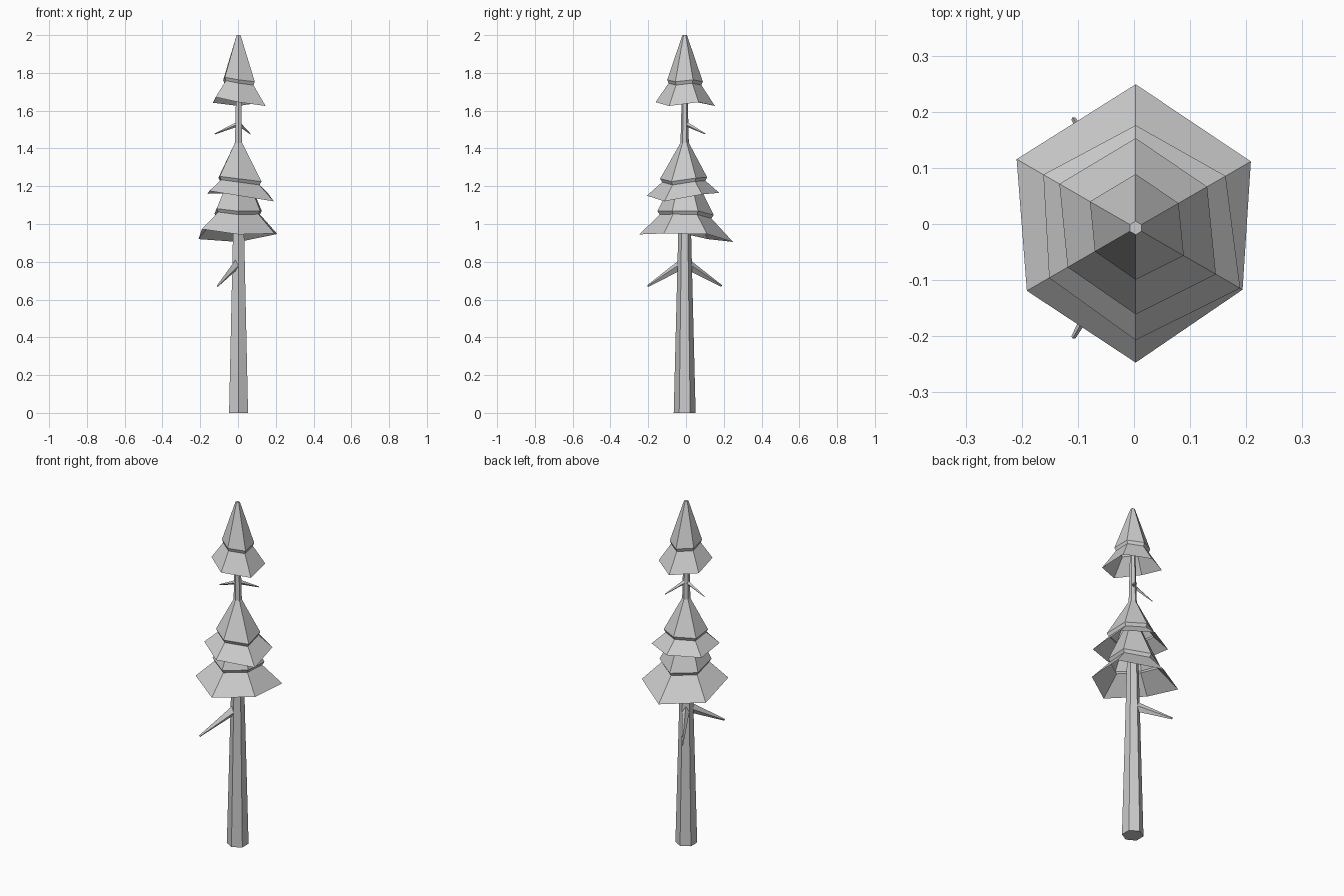
import bpy
import bmesh
from math import cos, sin, pi
from mathutils import Vector

cube = bpy.data.objects.get("Cube")
if cube:
    bpy.data.objects.remove(cube)

AXIS = Vector((0.003, -0.007, 0))

grey = bpy.data.materials.new("plain grey")
grey.use_nodes = True
grey.diffuse_color = (0.6, 0.6, 0.6, 1)
grey.node_tree.nodes["Principled BSDF"].inputs["Base Color"].default_value = (0.6, 0.6, 0.6, 1)


def loft(name, rings, cap_start=False, cap_end=False):
    """Skin a list of equal-sized point rings into a flat-shaded object."""
    bm = bmesh.new()
    loops = [[bm.verts.new(p) for p in ring] for ring in rings]
    n = len(loops[0])
    for a, b in zip(loops, loops[1:]):
        for i in range(n):
            j = (i + 1) % n
            bm.faces.new((a[i], a[j], b[j], b[i]))
    if cap_start:
        bm.faces.new(loops[0][::-1])
    if cap_end:
        bm.faces.new(loops[-1])
    mesh = bpy.data.meshes.new(name)
    bm.to_mesh(mesh)
    bm.free()
    mesh.materials.append(grey)
    obj = bpy.data.objects.new(name, mesh)
    bpy.context.collection.objects.link(obj)
    return obj


def hexagon(radii, heights):
    """Six points around the trunk axis, starting at the front."""
    ring = []
    for i, (r, z) in enumerate(zip(radii, heights)):
        a = -pi / 2 + i * pi / 3
        ring.append(AXIS + Vector((r * cos(a), r * sin(a), z)))
    return ring


def foliage(name, rim_r, rim_z, ratio, break_z, top_r, top_z, closed):
    """Hollow tier: uneven rim, flared skirt, small step, steep upper cone."""
    mean = sum(rim_z) / 6
    tilt = [(z - mean) * 0.5 for z in rim_z]
    rings = [
        hexagon(rim_r, rim_z),
        hexagon([r * ratio * 0.92 for r in rim_r], [break_z - 0.018 + t for t in tilt]),
        hexagon([r * ratio for r in rim_r], [break_z + t for t in tilt]),
        hexagon([top_r] * 6, [top_z] * 6),
    ]
    return loft(name, rings, cap_end=closed)


def branch(name, start, tip, width, height):
    """Tapering four-sided twig."""
    start, tip = Vector(start), Vector(tip)
    side = (tip - start).cross(Vector((0, 0, 1))).normalized()
    up = side.cross(tip - start).normalized()
    rings = []
    for centre, s in ((start, 1), (tip, 0.2)):
        rings.append([centre + side * width * s, centre + up * height * s,
                      centre - side * width * s, centre - up * height * s])
    return loft(name, rings, True, True)


# Trunk
loft("trunk", [hexagon([0.058] * 6, [0] * 6), hexagon([0.014] * 6, [1.75] * 6)], True, True)

# Foliage tiers, rim listed counter-clockwise from the front
foliage("lower_foliage", (0.24, 0.22, 0.237, 0.256, 0.245, 0.224),
        (0.945, 0.95, 0.947, 0.905, 0.92, 0.973), 0.6, 1.065, 0.03, 1.3, False)
foliage("middle_foliage", (0.2, 0.215, 0.185, 0.183, 0.19, 0.178),
        (1.15, 1.12, 1.157, 1.165, 1.16, 1.175), 0.65, 1.242, 0.022, 1.43, False)
foliage("top_foliage", (0.154, 0.165, 0.147, 0.16, 0.157, 0.14),
        (1.645, 1.625, 1.645, 1.625, 1.642, 1.672), 0.6, 1.762, 0.012, 2.0, True)

# Bare branches
for label, s in (("back", 1), ("front", -1)):
    branch("lower_branch_" + label, (-0.008, -0.007 + s * 0.018, 0.785),
           (-0.108, -0.007 + s * 0.195, 0.672), 0.02, 0.027)
branch("upper_branch_right", (0.003, -0.005, 1.53), (-0.123, 0.005, 1.477), 0.011, 0.013)
branch("upper_branch_left", (0.005, 0.0, 1.53), (0.065, 0.102, 1.477), 0.011, 0.013)
